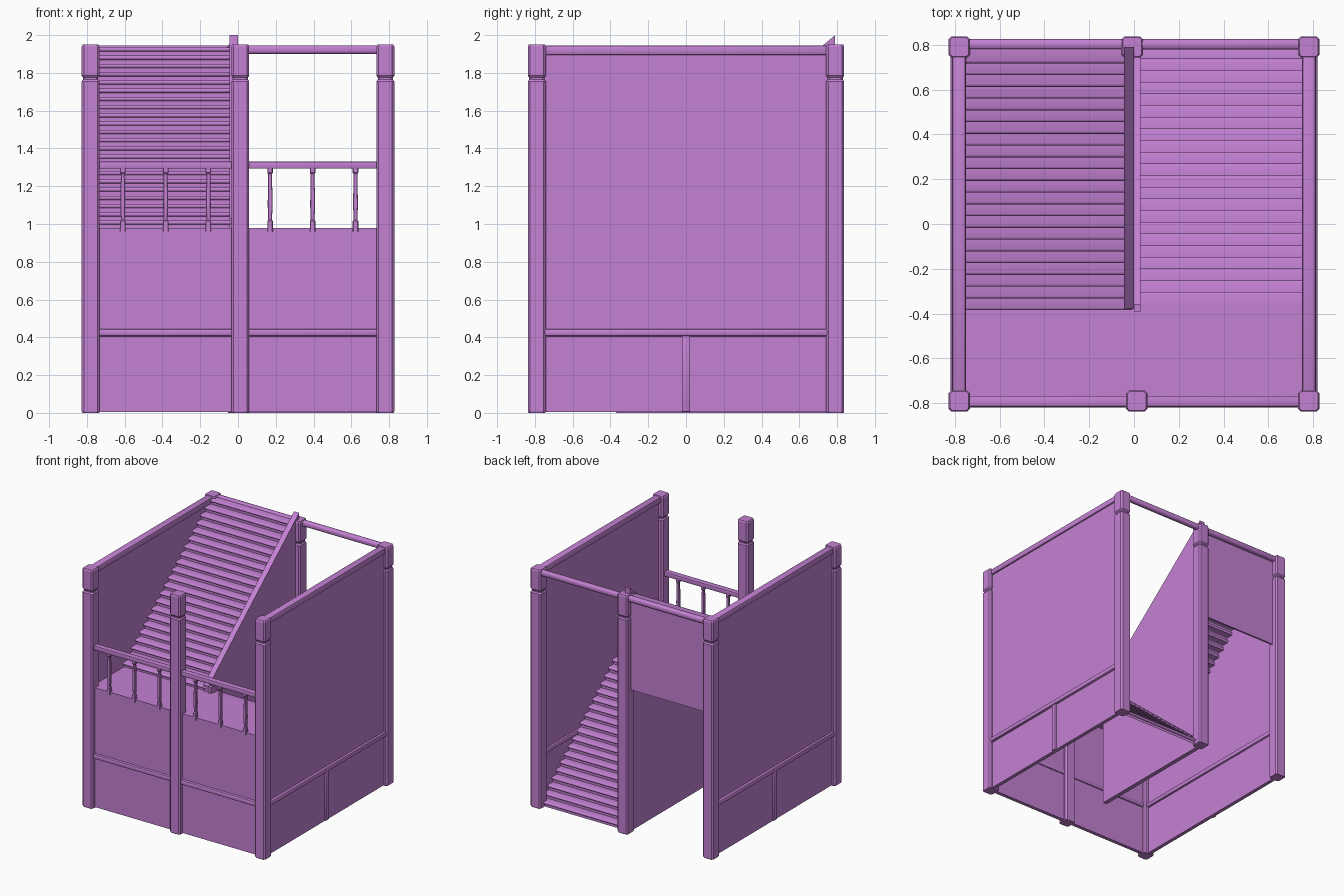
import bpy, bmesh, math

if "Cube" in bpy.data.objects:
    bpy.data.objects.remove(bpy.data.objects["Cube"])

mat = bpy.data.materials.new("purple_paint")
mat.diffuse_color = (0.55, 0.22, 0.65, 1)
mat.use_nodes = True
mat.node_tree.nodes["Principled BSDF"].inputs["Base Color"].default_value = mat.diffuse_color


def finish(bm, name, smooth=None):
    bmesh.ops.recalc_face_normals(bm, faces=bm.faces)
    me = bpy.data.meshes.new(name)
    bm.to_mesh(me)
    bm.free()
    me.materials.append(mat)
    ob = bpy.data.objects.new(name, me)
    bpy.context.collection.objects.link(ob)
    if smooth:
        bpy.ops.object.select_all(action='DESELECT')
        ob.select_set(True)
        bpy.context.view_layer.objects.active = ob
        bpy.ops.object.shade_smooth_by_angle(angle=math.radians(smooth))
    return ob


def box(name, x, y, z, bevel=0, segs=2):
    """Box from (min, max) ranges, with optionally rounded edges."""
    bm = bmesh.new()
    bmesh.ops.create_cube(bm, size=1)
    for v in bm.verts:
        for i, (a, b) in enumerate((x, y, z)):
            v.co[i] = a if v.co[i] < 0 else b
    if bevel:
        bmesh.ops.bevel(bm, geom=bm.edges[:], offset=bevel, segments=segs,
                        affect='EDGES', profile=0.5)
    return finish(bm, name, 40 if bevel else None)


def loft(name, cx, cy, levels, cut=0.25):
    """Stack of chamfered squares: levels are (z, half width)."""
    bm = bmesh.new()
    rings = []
    for z, r in levels:
        c = r * (1 - cut)
        pts = [(r, -c), (r, c), (c, r), (-c, r), (-r, c), (-r, -c), (-c, -r), (c, -r)]
        rings.append([bm.verts.new((cx + px, cy + py, z)) for px, py in pts])
    for a, b in zip(rings, rings[1:]):
        for i in range(8):
            j = (i + 1) % 8
            bm.faces.new((a[i], a[j], b[j], b[i]))
    bm.faces.new(rings[0])
    bm.faces.new(rings[-1])
    return finish(bm, name)


def prism(name, x, pts):
    """Closed y-z outline extruded along x."""
    bm = bmesh.new()
    f = bm.faces.new([bm.verts.new((x[0], py, pz)) for py, pz in pts])
    ext = bmesh.ops.extrude_face_region(bm, geom=[f])
    for v in ext["geom"]:
        if isinstance(v, bmesh.types.BMVert):
            v.co.x = x[1]
    return finish(bm, name)


def flight(name, x, y0, y1, z0, z1, n=22):
    """Folded sheet of steps with rounded nosings."""
    run, rise = (y1 - y0) / n, (z1 - z0) / n
    s = math.copysign(1, run)
    r = 0.011
    pts = [(y0, z0)]
    for i in range(n):
        y, top = y0 + i * run, z0 + (i + 1) * rise
        pts.append((y, top - 2 * r))
        for k in range(5):
            a = math.pi * k / 4
            pts.append((y - s * (0.004 + r * math.sin(a)), top - r - r * math.cos(a)))
        pts.append((y + run, top))
    bm = bmesh.new()
    rows = [[bm.verts.new((px, py, pz)) for px in x] for py, pz in pts]
    for a, b in zip(rows, rows[1:]):
        bm.faces.new((a[0], a[1], b[1], b[0]))
    return finish(bm, name, 50)


# Posts with a groove below the cap block
POST = [(0, 0.044), (0.008, 0.0475), (1.755, 0.0475), (1.765, 0.04),
        (1.775, 0.04), (1.785, 0.0475), (1.94, 0.0475), (1.95, 0.042)]
for name, px, py in (("front_left_post", -0.78, -0.79), ("front_right_post", 0.78, -0.79),
                     ("back_left_post", -0.78, 0.79), ("back_right_post", 0.78, 0.79),
                     ("front_middle_post", 0.012, -0.79), ("back_middle_post", -0.008, 0.79)):
    loft(name, px, py, POST)

# Side walls, mirrored
for side, s in (("left", -1), ("right", 1)):
    def rng(a, b):
        return tuple(sorted((s * a, s * b)))
    box(side + "_wall", rng(0.77, 0.80), (-0.79, 0.79), (0.005, 1.93))
    box(side + "_cap_rail", rng(0.75, 0.812), (-0.77, 0.77), (1.895, 1.946), 0.012)
    box(side + "_chair_rail", rng(0.755, 0.82), (-0.77, 0.77), (0.405, 0.445), 0.012)
    box(side + "_stile", rng(0.79, 0.812), (-0.022, 0.022), (0.005, 0.41), 0.006)

# Front wall and its rail
box("front_wall", (-0.78, 0.78), (-0.80, -0.77), (0.005, 0.98))
box("front_chair_rail", (-0.77, 0.77), (-0.82, -0.76), (0.405, 0.445), 0.012)

# Landing, railing and balusters
box("landing", (-0.775, 0.775), (-0.785, -0.365), (0.955, 0.979))
box("front_handrail", (-0.77, 0.77), (-0.815, -0.767), (1.293, 1.33), 0.006)
BALUSTER = [(0.96, 0.015), (1.015, 0.015), (1.022, 0.010), (1.10, 0.013),
            (1.265, 0.010), (1.272, 0.015), (1.30, 0.015)]
for i, px in enumerate((-0.61, -0.383, -0.157, 0.17, 0.395, 0.622)):
    loft(f"baluster_{i + 1}", px, -0.79, BALUSTER)

# Two flights of steps
flight("lower_steps", (0.0, 0.775), 0.775, -0.37, 0.0, 0.975)
flight("upper_steps", (-0.775, -0.01), -0.37, 0.785, 0.975, 1.935)

# Wall between the flights with sloping curbs
prism("middle_wall", (-0.035, 0.0), [(-0.37, 0), (0.79, 0), (0.79, 1.96), (-0.37, 0.99)])
prism("upper_curb", (-0.045, 0.0), [(-0.38, 0.97), (-0.38, 1.03), (0.79, 2.0), (0.79, 1.93)])
prism("lower_curb", (0.0, 0.03), [(0.785, 0.0), (0.785, 0.05), (-0.36, 1.03),
                                  (-0.39, 1.03), (-0.39, 0.96), (-0.34, 0.96)])

# Back panel under the top of the stairs, and top rail
box("back_panel", (-0.775, -0.02), (0.775, 0.79), (1.17, 1.935))
box("back_top_rail", (-0.77, 0.77), (0.779, 0.825), (1.90, 1.945), 0.016, 3)
